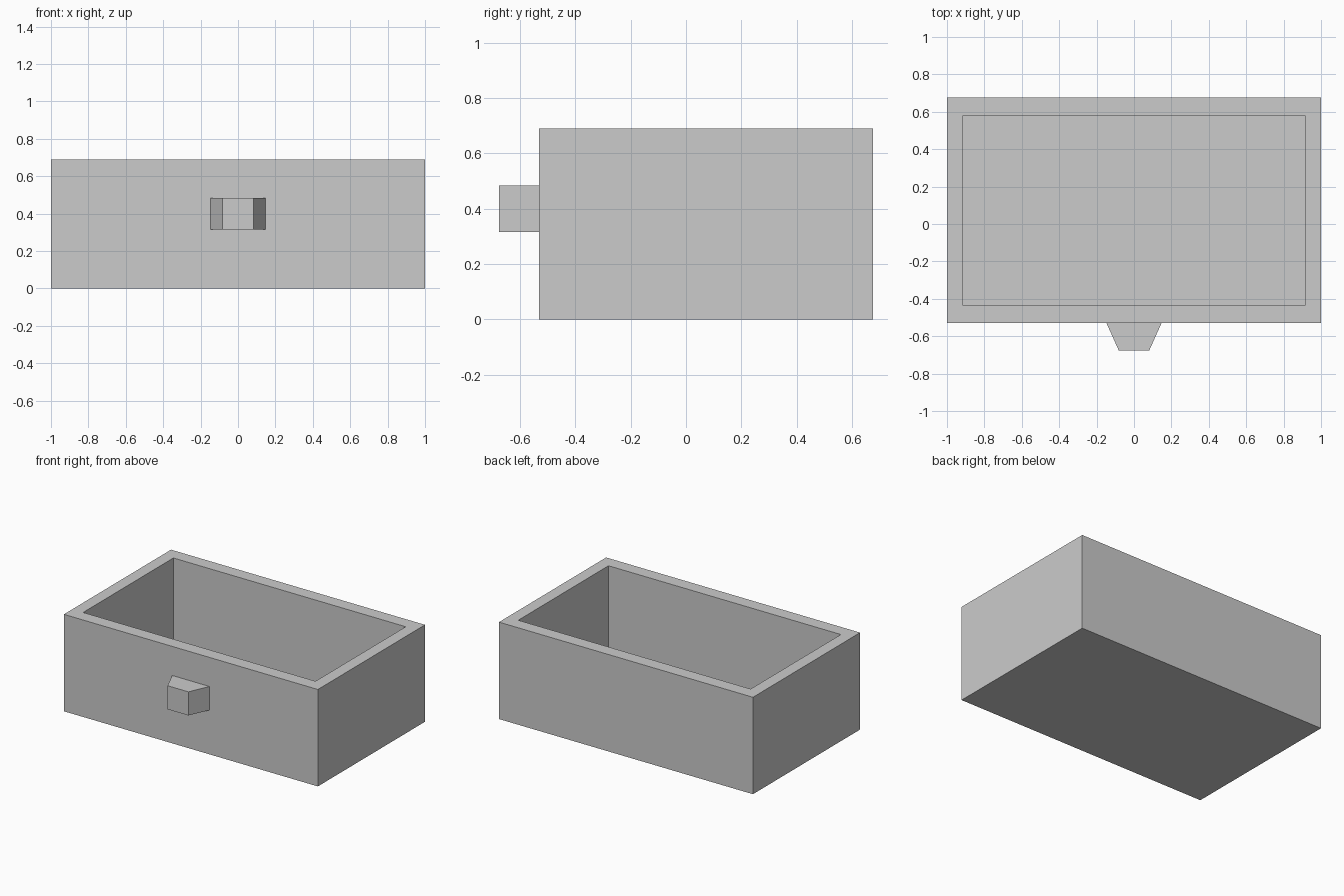
import bpy
import bmesh

# Remove the default cube
cube = bpy.data.objects.get("Cube")
if cube:
    bpy.data.objects.remove(cube, do_unlink=True)

# Single plain grey material
GREY = (0.6, 0.6, 0.6, 1)
grey = bpy.data.materials.new("plain grey")
grey.use_nodes = True
grey.diffuse_color = GREY
grey.node_tree.nodes["Principled BSDF"].inputs["Base Color"].default_value = GREY

# Overall sizes
WIDTH, HEIGHT = 2.0, 0.69
FRONT, BACK = -0.53, 0.675
SIDE_WALL, END_WALL, FLOOR = 0.085, 0.095, 0.09


def finish(name, bm):
    bmesh.ops.recalc_face_normals(bm, faces=bm.faces)
    mesh = bpy.data.meshes.new(name)
    bm.to_mesh(mesh)
    bm.free()
    mesh.materials.append(grey)
    obj = bpy.data.objects.new(name, mesh)
    bpy.context.collection.objects.link(obj)
    return obj


def extrude_outline(bm, outline, z0, z1):
    """Raise a flat outline into a solid prism and return its top face."""
    base = bm.faces.new([bm.verts.new((x, y, z0)) for x, y in outline])
    geom = bmesh.ops.extrude_face_region(bm, geom=[base], use_keep_orig=True)["geom"]
    verts = [g for g in geom if isinstance(g, bmesh.types.BMVert)]
    bmesh.ops.translate(bm, verts=verts, vec=(0, 0, z1 - z0))
    return next(g for g in geom if isinstance(g, bmesh.types.BMFace))


def rectangle(half, front, back):
    return [(-half, front), (half, front), (half, back), (-half, back)]


# Drawer box: solid block with the top face inset and sunk to the floor
bm = bmesh.new()
half = WIDTH / 2
top = extrude_outline(bm, rectangle(half, FRONT, BACK), 0, HEIGHT)
bmesh.ops.inset_region(bm, faces=[top], thickness=SIDE_WALL)
for v in top.verts:
    v.co.x = (half - SIDE_WALL) * (1 if v.co.x > 0 else -1)
    v.co.y = BACK - END_WALL if v.co.y > 0 else FRONT + END_WALL
sunk = bmesh.ops.extrude_face_region(bm, geom=[top])["geom"]
for v in (g for g in sunk if isinstance(g, bmesh.types.BMVert)):
    v.co.z = FLOOR
if top.is_valid:
    bmesh.ops.delete(bm, geom=[top], context="FACES_ONLY")
finish("drawer_box", bm)

# Tapered pull on the front
bm = bmesh.new()
extrude_outline(bm, [(-0.147, FRONT), (-0.082, -0.675), (0.082, -0.675), (0.147, FRONT)],
                0.315, 0.483)
finish("drawer_pull", bm)
